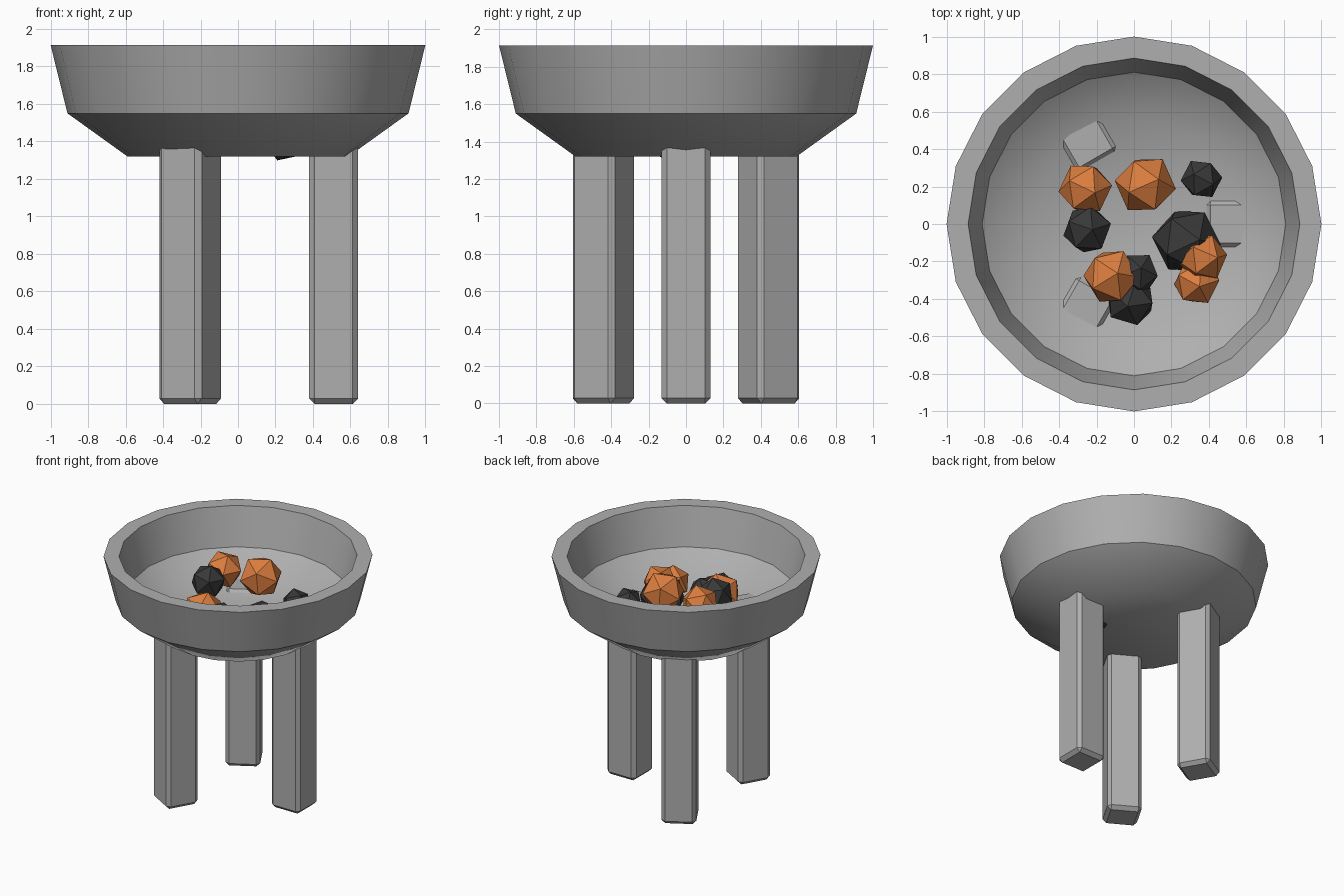
import bpy, bmesh, math, random
from mathutils import Matrix, Vector, Euler

if "Cube" in bpy.data.objects:
    bpy.data.objects.remove(bpy.data.objects["Cube"])

random.seed(4)


def material(name, rgb):
    m = bpy.data.materials.new(name)
    m.diffuse_color = (*rgb, 1)
    m.use_nodes = True
    m.node_tree.nodes["Principled BSDF"].inputs["Base Color"].default_value = m.diffuse_color
    return m


STONE = material("grey stone", (0.43, 0.43, 0.43))
EMBER = material("ember orange", (0.72, 0.21, 0.05))
COAL = material("coal black", (0.04, 0.04, 0.04))


def add_object(name, bm, mat):
    bmesh.ops.recalc_face_normals(bm, faces=bm.faces)
    me = bpy.data.meshes.new(name)
    bm.to_mesh(me)
    bm.free()
    me.materials.append(mat)
    ob = bpy.data.objects.new(name, me)
    bpy.context.collection.objects.link(ob)
    return ob


def smooth(ob, degrees):
    bpy.ops.object.select_all(action='DESELECT')
    ob.select_set(True)
    bpy.context.view_layer.objects.active = ob
    bpy.ops.object.shade_smooth_by_angle(angle=math.radians(degrees))


# Bowl: a closed wall profile turned in 20 steps
SEGMENTS = 20
profile = [(0.59, 1.32), (0.91, 1.55), (1.0, 1.915),
           (0.885, 1.915), (0.81, 1.61), (0.56, 1.43)]
bm = bmesh.new()
rings = []
for r, z in profile:
    rings.append([bm.verts.new((r * math.cos(a), r * math.sin(a), z))
                  for a in (i * math.tau / SEGMENTS for i in range(SEGMENTS))])
under = bm.verts.new((0, 0, profile[0][1]))
floor = bm.verts.new((0, 0, profile[-1][1]))
for i in range(SEGMENTS):
    j = (i + 1) % SEGMENTS
    for a, b in zip(rings, rings[1:]):
        bm.faces.new((a[i], a[j], b[j], b[i]))
    bm.faces.new((under, rings[0][j], rings[0][i]))
    bm.faces.new((floor, rings[-1][i], rings[-1][j]))
smooth(add_object("bowl", bm, STONE), 38)

# Legs: three bevelled square posts whose tops just break the bowl floor
for n in range(3):
    height = 1.45
    bm = bmesh.new()
    bmesh.ops.create_cube(bm, size=1, matrix=Matrix.Diagonal((0.26, 0.26, height, 1)))
    bmesh.ops.bevel(bm, geom=bm.edges[:], offset=0.028, segments=1,
                    profile=0.5, affect='EDGES')
    leg = add_object(f"leg_{n + 1}", bm, STONE)
    angle = n * math.tau / 3
    leg.location = (0.51 * math.cos(angle), 0.51 * math.sin(angle), height / 2)
    leg.rotation_euler.z = angle

# Coals: loose twenty-sided lumps (x, y, z, radius)
embers = [(0.06, 0.21, 1.68, 0.165), (-0.26, 0.19, 1.66, 0.145),
          (-0.12, -0.28, 1.54, 0.155), (0.365, -0.18, 1.53, 0.135),
          (0.335, -0.31, 1.49, 0.13)]
blacks = [(-0.25, -0.03, 1.65, 0.135), (0.36, 0.24, 1.53, 0.112),
          (0.28, -0.09, 1.47, 0.185), (0.02, -0.26, 1.52, 0.115),
          (-0.02, -0.41, 1.48, 0.14)]
for label, lumps, mat in (("glowing_coal", embers, EMBER), ("dark_coal", blacks, COAL)):
    for n, (x, y, z, r) in enumerate(lumps):
        bm = bmesh.new()
        bmesh.ops.create_icosphere(bm, subdivisions=1, radius=r)
        lump = add_object(f"{label}_{n + 1}", bm, mat)
        lump.location = (x, y, z)
        lump.rotation_euler = [random.uniform(0, math.tau) for _ in range(3)]
